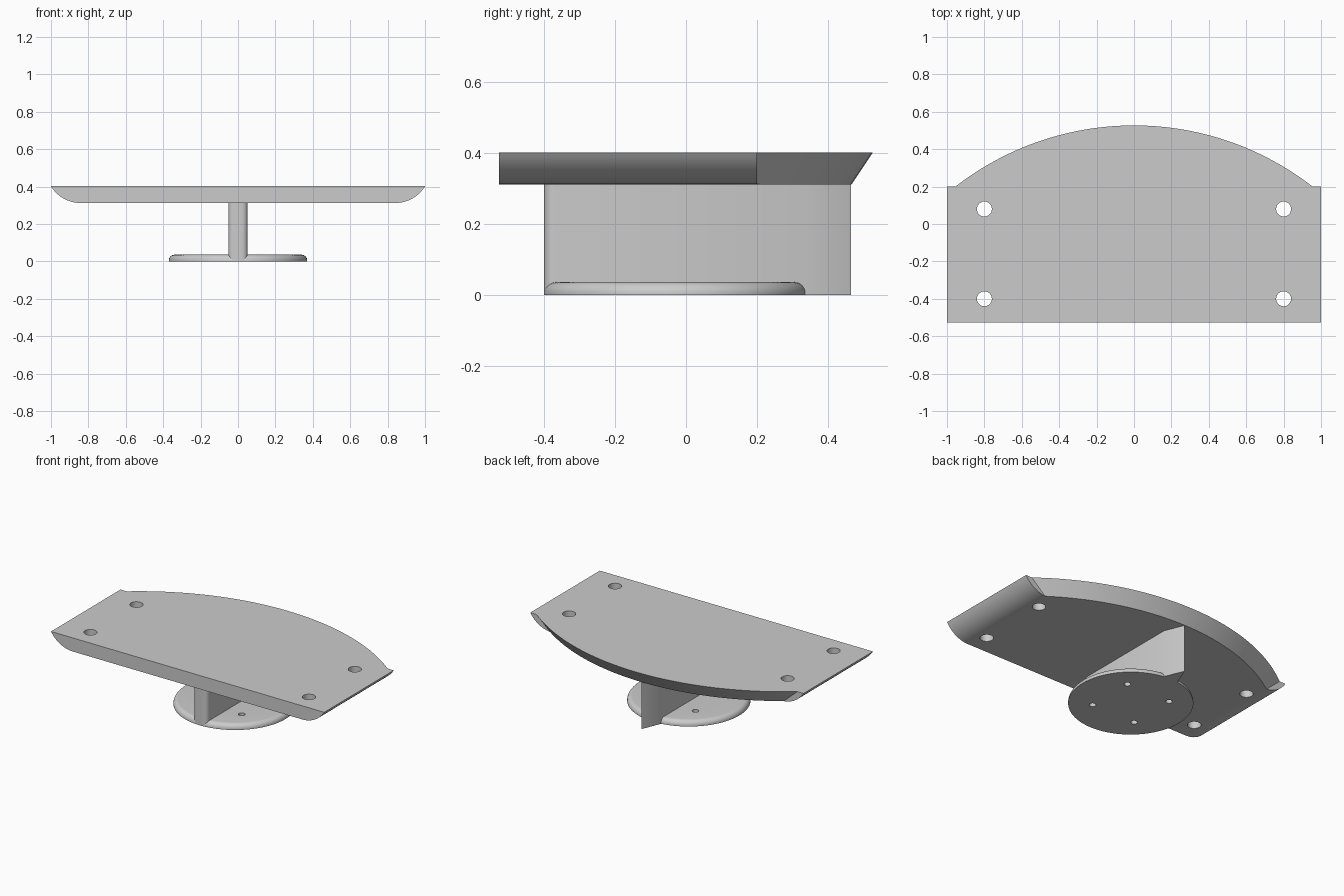
import bpy, bmesh, math

if "Cube" in bpy.data.objects:
    bpy.data.objects.remove(bpy.data.objects["Cube"], do_unlink=True)

grey = bpy.data.materials.new("plain grey")
grey.use_nodes = True
colour = (0.6, 0.6, 0.6, 1)
grey.diffuse_color = colour
grey.node_tree.nodes["Principled BSDF"].inputs["Base Color"].default_value = colour

TOP, UNDER = 0.402, 0.312
DISC_Y, DISC_R, DISC_H = -0.03, 0.37, 0.036
BACK = 0.2


def finish(bm, name):
    bmesh.ops.recalc_face_normals(bm, faces=bm.faces)
    mesh = bpy.data.meshes.new(name)
    bm.to_mesh(mesh)
    bm.free()
    obj = bpy.data.objects.new(name, mesh)
    bpy.context.collection.objects.link(obj)
    mesh.materials.append(grey)
    return obj


def prism(name, points, offset):
    """Extrude a closed outline along an offset vector."""
    bm = bmesh.new()
    face = bm.faces.new([bm.verts.new(p) for p in points])
    new = bmesh.ops.extrude_face_region(bm, geom=[face])["geom"]
    verts = [v for v in new if isinstance(v, bmesh.types.BMVert)]
    bmesh.ops.translate(bm, verts=verts, vec=offset)
    return finish(bm, name)


def lathe(name, rings, y, steps):
    """Closed solid from (radius, z) rings around a vertical axis."""
    bm = bmesh.new()
    loops = [[bm.verts.new((r * math.cos(2 * math.pi * i / steps),
                            y + r * math.sin(2 * math.pi * i / steps), z))
              for i in range(steps)] for r, z in rings]
    for a, b in zip(loops, loops[1:]):
        for i in range(steps):
            j = (i + 1) % steps
            bm.faces.new((a[i], a[j], b[j], b[i]))
    bm.faces.new(loops[0])
    bm.faces.new(loops[-1])
    return finish(bm, name)


def pegs(name, spots, radius, z, depth):
    """Round hole cutters."""
    bm = bmesh.new()
    for x, y in spots:
        made = bmesh.ops.create_cone(bm, cap_ends=True, segments=32, radius1=radius,
                                     radius2=radius, depth=depth)
        bmesh.ops.translate(bm, verts=made["verts"], vec=(x, y, z))
    return finish(bm, name)


def cut(obj, cutter):
    """Subtract a helper from a part, then drop the helper."""
    mod = obj.modifiers.new("cut", "BOOLEAN")
    mod.operation, mod.solver, mod.object = "DIFFERENCE", "EXACT", cutter
    bpy.context.view_layer.objects.active = obj
    bpy.ops.object.modifier_apply(modifier=mod.name)
    bpy.data.objects.remove(cutter, do_unlink=True)


def smooth(obj):
    bpy.ops.object.select_all(action="DESELECT")
    obj.select_set(True)
    bpy.context.view_layer.objects.active = obj
    bpy.ops.object.shade_smooth_by_angle(angle=math.radians(30))


# Top plate: flat slab whose ends curl up to a thin edge
flat, rise = 0.84, TOP - UNDER
curl = ((1 - flat) ** 2 + rise ** 2) / (2 * rise)
sweep = math.asin((1 - flat) / curl)
right = [(flat + curl * math.sin(sweep * i / 12),
          UNDER + curl * (1 - math.cos(sweep * i / 12))) for i in range(13)]
outline = right + [(-x, z) for x, z in reversed(right)]
plate = prism("top_plate", [(x, -0.527, z) for x, z in outline], (0, 1.2, 0))

# Bowed, undercut back edge of the plate
corner, tip = 0.955, 0.527
bow = (corner ** 2 + (tip - BACK) ** 2) / (2 * (tip - BACK))
slope = 0.06 / rise
waste = prism("back_waste", [(-2, BACK, 0.2), (2, BACK, 0.2), (2, 1, 0.2), (-2, 1, 0.2)],
              (0, 0, 0.3))
bowl = lathe("back_bowl", [(bow + (z - TOP) * slope, z) for z in (0.1, 0.6)], tip - bow, 256)
cut(waste, bowl)
cut(plate, waste)
cut(plate, pegs("plate_holes", [(x, y) for x in (-0.8, 0.8) for y in (-0.4, 0.08)],
                0.04, TOP, 0.6))
smooth(plate)

# Base disc with a rounded upper rim and four screw holes
fillet = 0.031
rings = [(DISC_R, 0)] + [(DISC_R - fillet * (1 - math.cos(math.pi * i / 16)),
                          DISC_H - fillet * (1 - math.sin(math.pi * i / 16)))
                         for i in range(9)]
disc = lathe("base_disc", rings, DISC_Y, 96)
cut(disc, pegs("disc_holes", [(x, DISC_Y + y) for x in (-0.16, 0.16) for y in (-0.16, 0.16)],
               0.02, 0, 0.3))
smooth(disc)

# Upright fin: rounded nose at the front, pointed tail at the back
half, nose, front = 0.052, 0.03, DISC_Y - DISC_R
side = [(half - nose + nose * math.sin(math.pi * i / 16),
         front + nose * (1 - math.cos(math.pi * i / 16))) for i in range(9)]
side.append((half, 0.34))
shape = side + [(0, 0.465)] + [(-x, y) for x, y in reversed(side)]
fin = prism("upright_fin", [(x, y, 0) for x, y in shape], (0, 0, UNDER))
smooth(fin)
